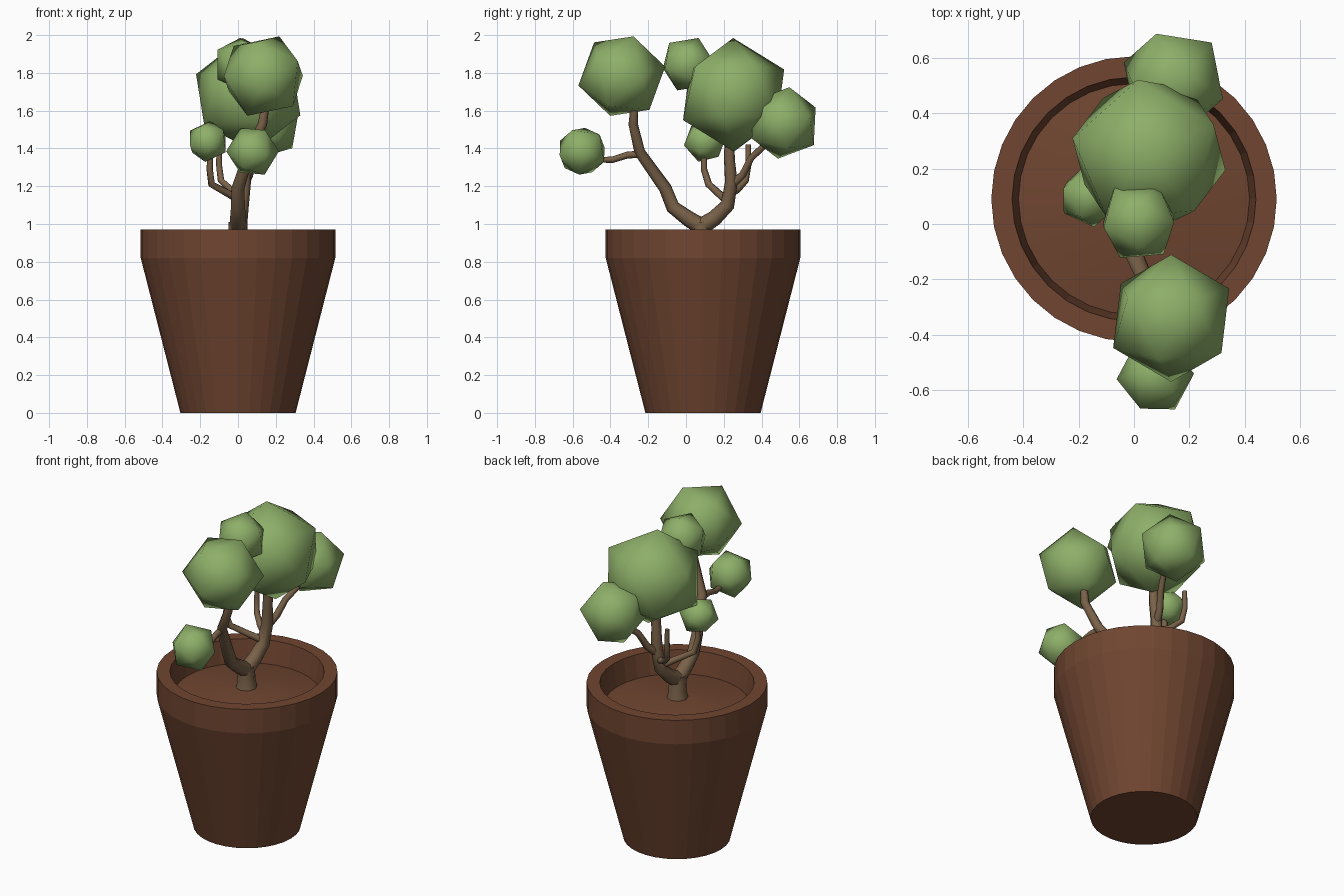
import bpy
import bmesh
import math
from mathutils import Matrix, Vector

default = bpy.data.objects.get("Cube")
if default:
    bpy.data.objects.remove(default, do_unlink=True)


def make_material(name, rgb):
    mat = bpy.data.materials.new(name)
    mat.use_nodes = True
    color = (*rgb, 1.0)
    mat.diffuse_color = color
    bsdf = mat.node_tree.nodes["Principled BSDF"]
    bsdf.inputs["Base Color"].default_value = color
    bsdf.inputs["Roughness"].default_value = 0.9
    return mat


clay = make_material("clay_brown", (0.16, 0.06, 0.03))
bark = make_material("bark_brown", (0.19, 0.12, 0.065))
leaf = make_material("leaf_green", (0.27, 0.43, 0.14))


def add_mesh(name, bm, mat, smooth=False):
    mesh = bpy.data.meshes.new(name)
    bmesh.ops.recalc_face_normals(bm, faces=bm.faces)
    for face in bm.faces:
        face.smooth = smooth
    bm.to_mesh(mesh)
    bm.free()
    mesh.materials.append(mat)
    obj = bpy.data.objects.new(name, mesh)
    bpy.context.collection.objects.link(obj)
    return obj


def lathe(name, profile, mat, y, sides=32, smooth=False):
    """Spin a (radius, height) profile around a vertical axis."""
    bm = bmesh.new()
    verts = [bm.verts.new((r, 0, z)) for r, z in profile]
    edges = [bm.edges.new(pair) for pair in zip(verts, verts[1:])]
    bmesh.ops.spin(bm, geom=verts + edges, cent=(0, 0, 0), axis=(0, 0, 1),
                   angle=math.tau, steps=sides)
    bmesh.ops.remove_doubles(bm, verts=bm.verts, dist=0.0005)
    obj = add_mesh(name, bm, mat, smooth)
    obj.location.y = y
    return obj


# Tapered pot with a straight rim, and the mounded soil inside
POT_Y = 0.09
lathe("pot", [(0, 0), (0.305, 0), (0.515, 0.82), (0.515, 0.97),
              (0.44, 0.97), (0.415, 0.82), (0, 0.82)], clay, POT_Y)
lathe("soil", [(0.417, 0.83), (0.3, 0.85), (0.15, 0.87), (0, 0.88)],
      clay, POT_Y, smooth=True)


def branch(name, points):
    """Tapered tube through (x, y, z, radius) points."""
    curve = bpy.data.curves.new(name, "CURVE")
    curve.dimensions = "3D"
    curve.bevel_depth = 1.0
    curve.bevel_resolution = 2
    curve.use_fill_caps = True
    spline = curve.splines.new("POLY")
    spline.points.add(len(points) - 1)
    for point, (x, y, z, radius) in zip(spline.points, points):
        point.co = (x, y, z, 1)
        point.radius = radius
    spline.use_smooth = True
    curve.materials.append(bark)
    obj = bpy.data.objects.new(name, curve)
    bpy.context.collection.objects.link(obj)
    bpy.ops.object.select_all(action="DESELECT")
    obj.select_set(True)
    bpy.context.view_layer.objects.active = obj
    bpy.ops.object.convert(target="MESH")


# Trunk and its two main limbs
branch("trunk", [(0, 0.085, 0.86, 0.065), (0, 0.085, 0.92, 0.052),
                 (0, 0.08, 1.01, 0.05)])
branch("front_limb", [(0, 0.09, 0.98, 0.046), (0, 0.01, 1.03, 0.042),
                      (0, -0.07, 1.09, 0.037), (0, -0.11, 1.19, 0.034),
                      (0.06, -0.245, 1.38, 0.029), (0.13, -0.28, 1.53, 0.025),
                      (0.15, -0.27, 1.66, 0.02)])
branch("back_limb", [(0, 0.07, 0.98, 0.046), (0.01, 0.15, 1.03, 0.042),
                     (0.02, 0.22, 1.1, 0.038), (0.035, 0.24, 1.22, 0.034),
                     (0.045, 0.23, 1.34, 0.029), (0.05, 0.23, 1.5, 0.026)])

# Thin twigs
branch("front_twig", [(0.05, -0.23, 1.37, 0.02), (0.06, -0.31, 1.365, 0.018),
                      (0.07, -0.39, 1.34, 0.017), (0.08, -0.46, 1.34, 0.015),
                      (0.08, -0.52, 1.37, 0.013)])
branch("side_twig", [(0.02, 0.22, 1.12, 0.023), (-0.05, 0.175, 1.16, 0.02),
                     (-0.14, 0.12, 1.21, 0.019), (-0.15, 0.095, 1.29, 0.017),
                     (-0.145, 0.095, 1.4, 0.015)])
branch("inner_twig", [(0.03, 0.23, 1.16, 0.022), (-0.035, 0.27, 1.18, 0.019),
                      (-0.09, 0.315, 1.23, 0.018), (-0.1, 0.33, 1.31, 0.016),
                      (-0.1, 0.33, 1.42, 0.014)])
branch("back_twig", [(0.03, 0.235, 1.2, 0.025), (0.06, 0.3, 1.26, 0.021),
                     (0.09, 0.345, 1.35, 0.019), (0.13, 0.42, 1.42, 0.017),
                     (0.15, 0.48, 1.5, 0.015)])


def frame(a, b):
    a = Vector(a).normalized()
    c = a.cross(Vector(b)).normalized()
    return Matrix((a, c.cross(a), c)).transposed()


def foliage(name, centre, radius, corner, neighbour):
    """Icosahedron turned so that two adjacent corners face given directions."""
    bm = bmesh.new()
    bmesh.ops.create_icosphere(bm, subdivisions=1, radius=radius)
    bm.verts.ensure_lookup_table()
    first = bm.verts[0]
    second = first.link_edges[0].other_vert(first)
    turn = frame(corner, neighbour) @ frame(first.co, second.co).transposed()
    bmesh.ops.transform(bm, matrix=turn.to_4x4(), verts=bm.verts)
    add_mesh(name, bm, leaf, smooth=True).location = centre


# Leaf clumps
foliage("front_foliage", (0.134, -0.34, 1.783), 0.235,
        (0, 0.23, 0.05), (0.21, 0.1, 0))
foliage("main_foliage", (0.054, 0.252, 1.684), 0.302,
        (-0.04, 0.27, 0.135), (-0.03, 0, 0.3))
foliage("back_foliage", (0.142, 0.517, 1.535), 0.198,
        (-0.06, 0.165, 0.08), (0.14, 0.13, 0.03))
foliage("top_foliage", (0.018, 0.01, 1.846), 0.15,
        (-0.09, 0.12, 0.02), (0.09, 0.12, 0.02))
foliage("low_front_foliage", (0.077, -0.55, 1.385), 0.14,
        (0.14, 0.01, 0), (0.06, -0.12, -0.02))
foliage("low_side_foliage", (-0.16, 0.1, 1.437), 0.114,
        (-0.1, 0.03, 0.06), (0.03, 0.03, 0.1))
